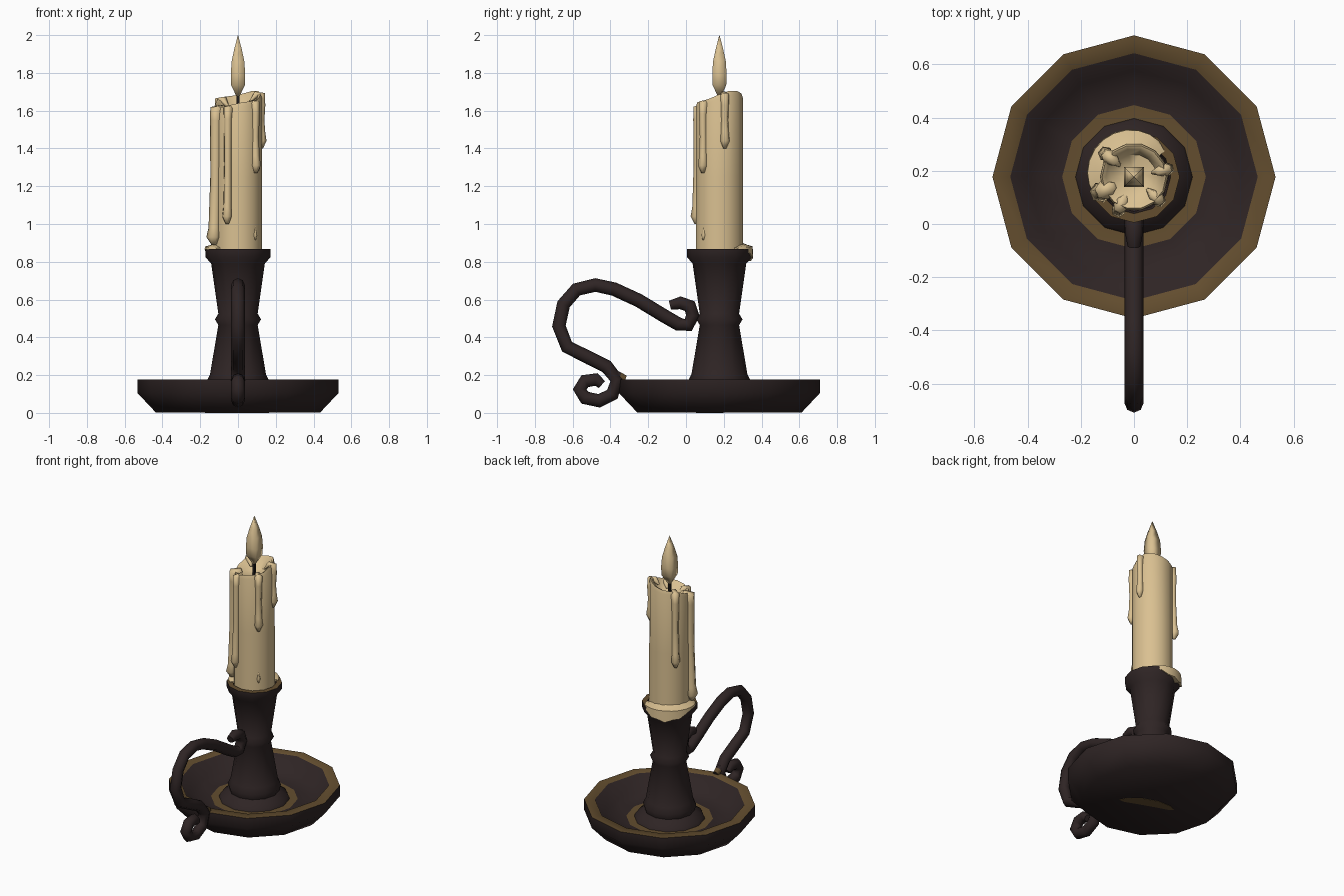
import bpy, bmesh, math
from math import sin, cos, radians, pi
from mathutils import Vector

if "Cube" in bpy.data.objects:
    bpy.data.objects.remove(bpy.data.objects["Cube"])

CY = 0.177  # y of the candle axis


def material(name, rgb):
    m = bpy.data.materials.new(name)
    m.diffuse_color = (*rgb, 1)
    m.use_nodes = True
    m.node_tree.nodes["Principled BSDF"].inputs["Base Color"].default_value = m.diffuse_color
    return m


IRON = material("dark_iron", (0.028, 0.018, 0.018))
BRASS = material("worn_brass", (0.125, 0.075, 0.028))
WAX = material("cream_wax", (0.70, 0.53, 0.285))
WICK = material("black_wick", (0.012, 0.01, 0.01))


def loft(name, rings, mats, accent=(), angle=60):
    """Skin a list of closed rings; bands listed in accent use the second material."""
    bm = bmesh.new()
    vs = [[bm.verts.new(p) for p in r] for r in rings]
    n = len(rings[0])
    for b, (lo, hi) in enumerate(zip(vs, vs[1:])):
        for i in range(n):
            j = (i + 1) % n
            f = bm.faces.new((lo[i], lo[j], hi[j], hi[i]))
            f.material_index = 1 if b in accent else 0
    bm.faces.new(vs[0][::-1])
    bm.faces.new(vs[-1])
    bmesh.ops.recalc_face_normals(bm, faces=bm.faces)
    me = bpy.data.meshes.new(name)
    bm.to_mesh(me)
    bm.free()
    for m in mats:
        me.materials.append(m)
    me.shade_smooth()
    me.set_sharp_from_angle(angle=radians(angle))
    ob = bpy.data.objects.new(name, me)
    bpy.context.collection.objects.link(ob)
    return ob


def circle(r, z, n=12, off=0.0, dz=lambda a: 0):
    return [(r * cos(2 * pi * i / n + off), CY + r * sin(2 * pi * i / n + off),
             z + dz(2 * pi * i / n + off)) for i in range(n)]


def lathe(name, profile, mats, accent=(), n=12, off=0.0, angle=60):
    return loft(name, [circle(r, z, n, off) for r, z in profile], mats, accent, angle)


def tube(name, path, radii, side, mats, n=6, accent=()):
    """Sweep a ring along a planar path; side is the plane's normal."""
    pts = [Vector(p) for p in path]
    side = Vector(side)
    rings = []
    for i, p in enumerate(pts):
        t = (pts[min(i + 1, len(pts) - 1)] - pts[max(i - 1, 0)]).normalized()
        nrm = side.cross(t)
        rings.append([p + radii[i] * (side * cos(2 * pi * k / n) + nrm * sin(2 * pi * k / n))
                      for k in range(n)])
    return loft(name, rings, mats, accent, 75)


# Dish: outer wall, brass rim, sloped inside, worn brass ring round the foot
lathe("dish", [(0.435, 0.002), (0.532, 0.105), (0.532, 0.178), (0.465, 0.178),
               (0.40, 0.085), (0.27, 0.075), (0.20, 0.075)], [IRON, BRASS], accent=(2, 5))

# Worn patch under the dish
patch = [(0.18 * cos(a), 0.04 * sin(a) + 0.015 * cos(2 * a))
         for a in [2 * pi * i / 10 for i in range(10)]]
ca, sa = cos(radians(160)), sin(radians(160))
loft("worn_patch", [[(u * ca - v * sa, 0.13 + u * sa + v * ca, z) for u, v in patch]
                    for z in (0.0, 0.004)], [BRASS])

# Stem with stepped foot, collar, middle ring and socket
lathe("stem", [(0.222, 0.07), (0.212, 0.095), (0.155, 0.13), (0.166, 0.168), (0.148, 0.205),
               (0.104, 0.465), (0.122, 0.495), (0.104, 0.525), (0.142, 0.79), (0.172, 0.825),
               (0.172, 0.868), (0.138, 0.868), (0.130, 0.84)], [IRON, BRASS], accent=(10,),
      angle=70)

# Scrolled handle
hy = [(-0.085, .57), (-0.03, .583), (.02, .565), (.036, .515), (.012, .465), (-.04, .47),
      (-.11, .51), (-.25, .595), (-.38, .655), (-.48, .677), (-.58, .653), (-.648, .575),
      (-.673, .46), (-.63, .35), (-.51, .29), (-.42, .245), (-.365, .175), (-.39, .098),
      (-.46, .064), (-.535, .08), (-.563, .125), (-.535, .168), (-.475, .177), (-.445, .15)]
hr = [0.024, 0.034] + [0.036] * (len(hy) - 4) + [0.034, 0.024]
tube("handle", [(0, y, z) for y, z in hy], hr, (1, 0, 0), [IRON], n=8)

# Worn joint between handle and dish rim
tube("handle_joint", [(0, -0.385, 0.205), (0, -0.35, 0.192), (0, -0.32, 0.18)],
     [0.028, 0.026, 0.02], (1, 0, 0), [IRON, BRASS], accent=(1,))


# Candle with uneven rim and melted pool
def slope(a):
    return 0.025 * cos(a) + 0.03 * sin(a) + 0.008 * sin(3 * a)


N = 14
flat = lambda a: 0
loft("candle", [circle(r, z, N, 0, d) for r, z, d in (
    (0.128, 0.84, flat), (0.128, 1.25, flat), (0.127, 1.64, slope), (0.120, 1.662, slope),
    (0.106, 1.655, slope), (0.085, 1.608, flat), (0.03, 1.597, flat))], [WAX])


# Wax drips running over the rim: angle, bottom height, width, outward lean
def drip(name, deg, bottom, w, lean=0.0):
    a = radians(deg)
    top = 1.662 + slope(a)
    h = top - bottom
    prof = [(0.07, top - 0.045, 0.3), (0.100, top - 0.012, 0.9), (0.124, top - 0.014, 1.1),
            (0.128, top - 0.07, 0.95), (0.125 + lean * .4, top - 0.5 * h, 0.85),
            (0.127 + lean * .8, bottom + 0.09, 0.95), (0.130 + lean, bottom + 0.04, 1.15),
            (0.127 + lean, bottom, 0.4)]
    tube(name, [(r * cos(a), CY + r * sin(a), z) for r, z, s in prof],
         [w * s for r, z, s in prof], (-sin(a), cos(a), 0), [WAX])


for i, d in enumerate([(245, 1.0, 0.024, 0.008), (204, 0.89, 0.033, 0.012),
                       (141, 1.16, 0.025, 0.008), (317, 1.27, 0.023), (13, 1.4, 0.022)]):
    drip("wax_drip_%d" % (i + 1), *d)

# Small bead low on the candle
ba = radians(317)
tube("wax_bead", [(r * cos(ba), CY + r * sin(ba), z) for r, z in
                  ((0.122, 0.99), (0.121, 0.94), (0.121, 0.915))],
     [0.003, 0.014, 0.006], (-sin(ba), cos(ba), 0), [WAX])

# Wax spilled over the back of the socket
rings = []
for i in range(13):
    a = radians(40 + 15 * i)
    k = sin(pi * i / 12) ** 0.6
    low = 0.866 - (0.05 + 0.014 * (i % 2)) * max(0, sin(pi * min(i, 9) / 9)) * k
    prof = [(0.115, 0.86), (0.122, 0.875 + 0.028 * k), (0.15, 0.873 + 0.018 * k),
            (0.15 + 0.031 * k, 0.871 + 0.012 * k), (0.15 + 0.034 * k, low), (0.15, low)]
    rings.append([(r * cos(a), CY + r * sin(a), z) for r, z in prof])
loft("wax_spill", rings, [WAX])

# Wick and flame
lathe("wick", [(0.012, 1.59), (0.011, 1.70)], [WICK], n=4, off=pi / 4)
q = 2 ** 0.5
lathe("flame", [(0.008 * q, 1.675), (0.036 * q, 1.735), (0.038 * q, 1.79), (0.034 * q, 1.86),
                (0.020 * q, 1.925), (0.001, 2.0)], [WAX], n=4, off=pi / 4, angle=120)
